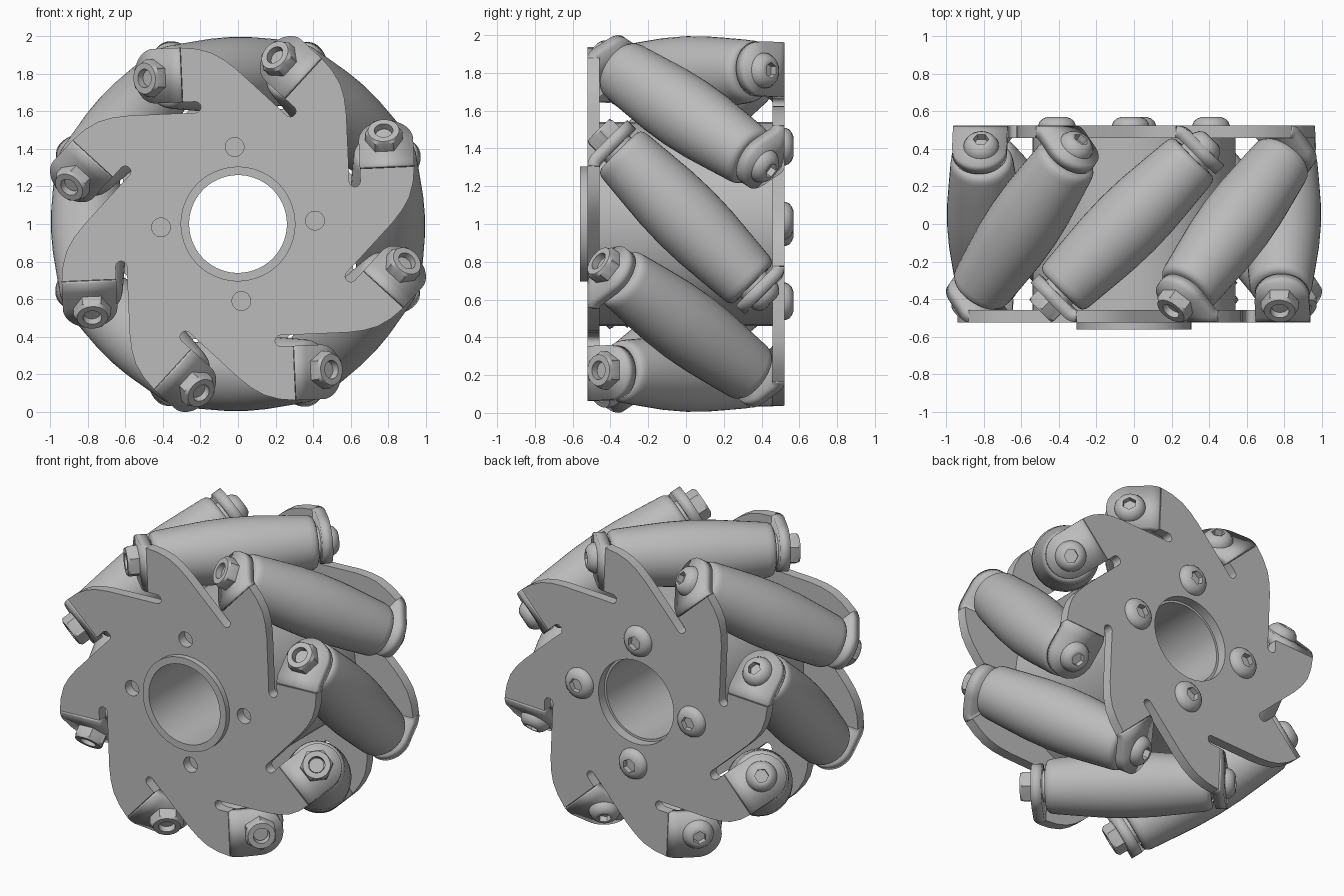
import bpy, bmesh
from math import sin, cos, pi, radians
from mathutils import Matrix

cube = bpy.data.objects.get("Cube")
if cube:
    bpy.data.objects.remove(cube)

COUNT = 8            # rollers
STEP = 2 * pi / COUNT
PHASE = radians(2.5)
AXIS_R = 0.795       # distance of roller axes from the wheel axis
PLATE_Y, PLATE_T = 0.49, 0.065
TAB_MID, TAB_HALF = 0.805, 0.145
BEND_V, BEND_R = 0.265, 0.06

grey = bpy.data.materials.new("grey metal")
grey.use_nodes = True
grey.diffuse_color = (0.5, 0.5, 0.5, 1)
grey.node_tree.nodes["Principled BSDF"].inputs["Base Color"].default_value = (0.5, 0.5, 0.5, 1)
made = []


def frame(k):
    """Wheel frame turned to sector k: x is radial, y axial, z tangential."""
    return Matrix.Translation((0, 0, 1)) @ Matrix.Rotation(-PHASE - k * STEP, 4, 'Y')


def place(name, mesh, matrix):
    ob = bpy.data.objects.new(name, mesh)
    bpy.context.collection.objects.link(ob)
    ob.matrix_world = matrix
    made.append(ob)
    return ob


def lathe(name, profile, segs=24):
    """Spin a closed (radius, height[, 'hex']) profile around z."""
    bm = bmesh.new()
    rings = []
    for r, z, *hexed in profile:
        ring = []
        for i in range(segs):
            a = 2 * pi * i / segs
            f = cos(pi / 6) / cos(a % (pi / 3) - pi / 6) if hexed else 1
            ring.append(bm.verts.new((r * f * cos(a), r * f * sin(a), z)))
        rings.append(ring)
    for n, ring in enumerate(rings):
        nxt = rings[(n + 1) % len(rings)]
        if profile[n][0] == 0 and profile[(n + 1) % len(rings)][0] == 0:
            continue
        for i in range(segs):
            j = (i + 1) % segs
            bm.faces.new((ring[i], ring[j], nxt[j], nxt[i]))
    bmesh.ops.remove_doubles(bm, verts=bm.verts, dist=1e-5)
    bmesh.ops.recalc_face_normals(bm, faces=bm.faces)
    mesh = bpy.data.meshes.new(name)
    bm.to_mesh(mesh)
    bm.free()
    mesh.materials.append(grey)
    return mesh


def circle(r, cx=0, cy=0, n=48):
    return [(cx + r * cos(2 * pi * i / n), cy + r * sin(2 * pi * i / n)) for i in range(n)]


def flat_plate():
    """Slotted side plate with bore and screw holes, as a filled 2D curve."""
    sector = [(.62, -.23), (.82, -.03), (.875, .035), (.915, .1), (.94, .18),
              (.95, BEND_V), (.66, BEND_V)]
    sector += [(.63 + .03 * cos(a), .2 - .03 * sin(a))
               for a in [i * pi / 8 for i in range(9)]]
    outline = []
    for k in range(COUNT):
        c, s = cos(k * STEP), sin(k * STEP)
        outline += [(u * c - v * s, u * s + v * c) for u, v in sector]
    loops = [outline, circle(.275)]
    loops += [circle(.05, .41 * cos(k * pi / 2), .41 * sin(k * pi / 2), 24) for k in range(4)]
    cu = bpy.data.curves.new("plate_outline", 'CURVE')
    cu.dimensions, cu.fill_mode, cu.extrude = '2D', 'BOTH', PLATE_T / 2
    for pts in loops:
        sp = cu.splines.new('POLY')
        sp.points.add(len(pts) - 1)
        for p, (x, y) in zip(sp.points, pts):
            p.co = (x, y, 0, 1)
        sp.use_cyclic_u = True
    ob = bpy.data.objects.new("plate_outline", cu)
    bpy.context.collection.objects.link(ob)
    mesh = bpy.data.meshes.new_from_object(ob.evaluated_get(bpy.context.evaluated_depsgraph_get()))
    bpy.data.objects.remove(ob)
    mesh.transform(Matrix.Translation((0, -PLATE_Y, 0)) @ Matrix.Rotation(pi / 2, 4, 'X'))
    mesh.materials.clear()
    mesh.materials.append(grey)
    return mesh


def bent_tab():
    """Tab strip that bends 45 degrees inward and ends in a round tip."""
    arc = BEND_R * pi / 4
    centre = arc + 0.116
    rows = [(arc * i / 5, TAB_HALF) for i in range(6)]
    rows += [(centre + TAB_HALF * sin(b), TAB_HALF * cos(b))
             for b in [radians(8 * i) for i in range(12)]]
    bm = bmesh.new()
    last = None
    for w, half in rows:
        a = min(w, arc) / BEND_R
        rest = max(w - arc, 0) * cos(pi / 4)
        v = BEND_V + BEND_R * sin(a) + rest
        y = -PLATE_Y + BEND_R * (1 - cos(a)) + rest
        row = [bm.verts.new((TAB_MID + side * half, y, v)) for side in (-1, 1)]
        if last:
            bm.faces.new((last[0], last[1], row[1], row[0]))
        last = row
    mesh = bpy.data.meshes.new("tab")
    bm.to_mesh(mesh)
    bm.free()
    mesh.materials.append(grey)
    return mesh


# Shared part meshes
half_roller = [(.05, .46), (.115, .46), (.115, .5), (.135, .5), (.152, .492), (.163, .475),
               (.168, .45), (.182, .3), (.195, .15)]
roller = lathe("roller", half_roller + [(.2, 0)] + [(r, -t) for r, t in reversed(half_roller)], 40)
bolt = lathe("axle_bolt", [
    (0, -.62), (.045, -.62), (.045, -.53), (.095, -.53), (.095, -.455), (.045, -.455),
    (.045, .455), (.095, .455), (.095, .53), (.045, .53), (.045, .57), (.095, .57),
    (.093, .595), (.08, .618), (.06, .635), (.048, .638), (.042, .638, 'hex'),
    (.042, .6, 'hex'), (0, .6)])
nut = lathe("lock_nut", [
    (.05, -.575), (.1, -.575, 'hex'), (.1, -.64, 'hex'), (.083, -.655), (.05, -.655)])
hub_screw = lathe("hub_screw", [
    (0, .48), (.1, .48), (.1, .525), (.092, .545), (.075, .56), (.05, .57),
    (.046, .57, 'hex'), (.046, .535, 'hex'), (0, .535)])
hub = lathe("hub", [
    (.26, .46), (.54, .46), (.54, -.46), (.305, -.46), (.305, -.56), (.26, -.56)], 64)
plate, tab = flat_plate(), bent_tab()

# Hub and its screws
along_y = Matrix.Rotation(-pi / 2, 4, 'X')
place("hub", hub, frame(0) @ along_y)
for k in range(4):
    place("hub_screw", hub_screw, frame(2 * k) @ Matrix.Translation((.41, 0, 0)) @ along_y)

# Side plates: the back one is the front one turned half round a radius
for side, turn in (("front", 0), ("back", pi)):
    flip = Matrix.Rotation(turn, 4, 'X')
    place(side + "_plate", plate, frame(0) @ flip)
    for k in range(COUNT):
        ob = place(side + "_tab", tab, frame(k) @ flip)
        solid = ob.modifiers.new("thickness", 'SOLIDIFY')
        solid.thickness, solid.offset = PLATE_T, 0

# Slanted rollers with their bolts and nuts
slant = Matrix.Translation((AXIS_R, 0, 0)) @ Matrix.Rotation(radians(-135), 4, 'X')
for k in range(COUNT):
    for name, mesh in (("roller", roller), ("axle_bolt", bolt), ("lock_nut", nut)):
        place(name, mesh, frame(k) @ slant)

# Smooth shading with sharp edges kept
bpy.ops.object.select_all(action='DESELECT')
for ob in made:
    ob.select_set(True)
bpy.context.view_layer.objects.active = made[0]
bpy.ops.object.shade_smooth_by_angle(angle=radians(32))
